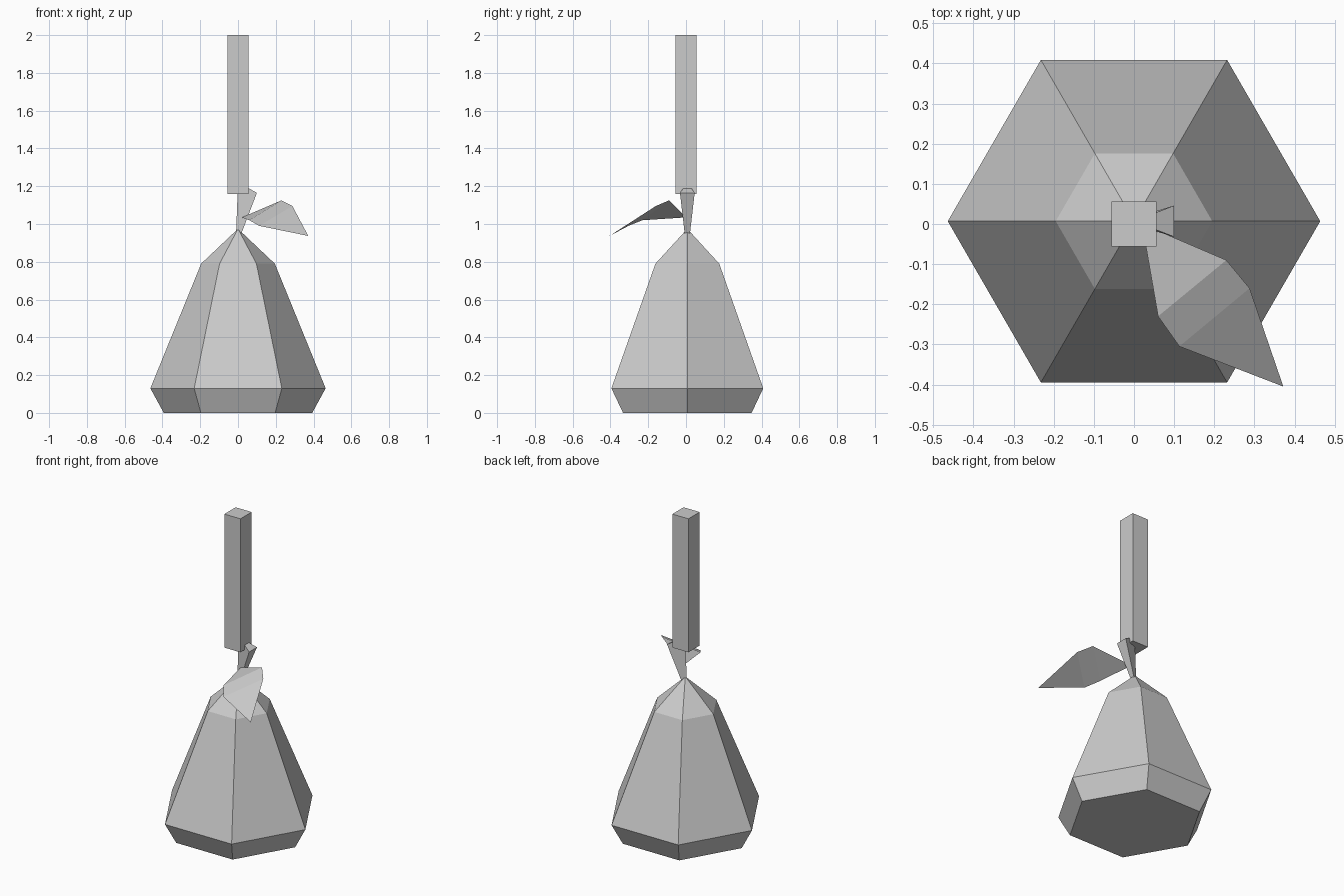
import bpy, bmesh, math

if "Cube" in bpy.data.objects:
    bpy.data.objects.remove(bpy.data.objects["Cube"])

grey = bpy.data.materials.new("plain grey")
grey.diffuse_color = (0.6, 0.6, 0.6, 1)
grey.use_nodes = True
grey.node_tree.nodes["Principled BSDF"].inputs["Base Color"].default_value = grey.diffuse_color
CY = 0.007  # y of the fruit axis


def finish(name, bm, closed=True):
    if closed:
        bmesh.ops.recalc_face_normals(bm, faces=bm.faces)
    mesh = bpy.data.meshes.new(name)
    bm.to_mesh(mesh)
    bm.free()
    mesh.materials.append(grey)
    bpy.context.collection.objects.link(bpy.data.objects.new(name, mesh))


def loft(name, rings):
    """Join equal rings of points into a capped solid."""
    bm = bmesh.new()
    rows = [[bm.verts.new(p) for p in ring] for ring in rings]
    n = len(rows[0])
    for a, b in zip(rows, rows[1:]):
        for i in range(n):
            j = (i + 1) % n
            bm.faces.new((a[i], a[j], b[j], b[i]))
    bm.faces.new(rows[0][::-1])
    bm.faces.new(rows[-1])
    finish(name, bm)


def polygon(r, z, n=6):
    return [(r * math.cos(math.tau * i / n), CY + r * math.sin(math.tau * i / n), z)
            for i in range(n)]


# six-sided fruit body
loft("fruit_body", [polygon(r, z) for r, z in
                    [(0.393, 0), (0.464, 0.13), (0.195, 0.79), (0.008, 0.967)]])

# three-sided stem, leaning to the right and widening upwards
loft("stem", [
    [(-0.01, CY, 0.95), (0.018, CY - 0.014, 0.95), (0.018, CY + 0.014, 0.95)],
    [(0.0, CY, 1.22), (0.10, CY - 0.039, 1.165), (0.10, CY + 0.039, 1.165)]])

# folded leaf, a thin sheet
bm = bmesh.new()
base, l1, l2, tip, r2, r1 = [bm.verts.new(p) for p in [
    (0.02, 0.0, 1.035), (0.06, -0.23, 1.02), (0.113, -0.305, 0.99),
    (0.372, -0.405, 0.937), (0.288, -0.16, 1.095), (0.23, -0.09, 1.125)]]
for f in [(base, l1, r1), (l1, l2, r2, r1), (l2, tip, r2)]:
    bm.faces.new(f)
finish("leaf", bm, closed=False)

# upright square hanging bar
h = 0.056
loft("hanging_bar", [[(-h, -h, z), (h, -h, z), (h, h, z), (-h, h, z)] for z in (1.16, 2.0)])
